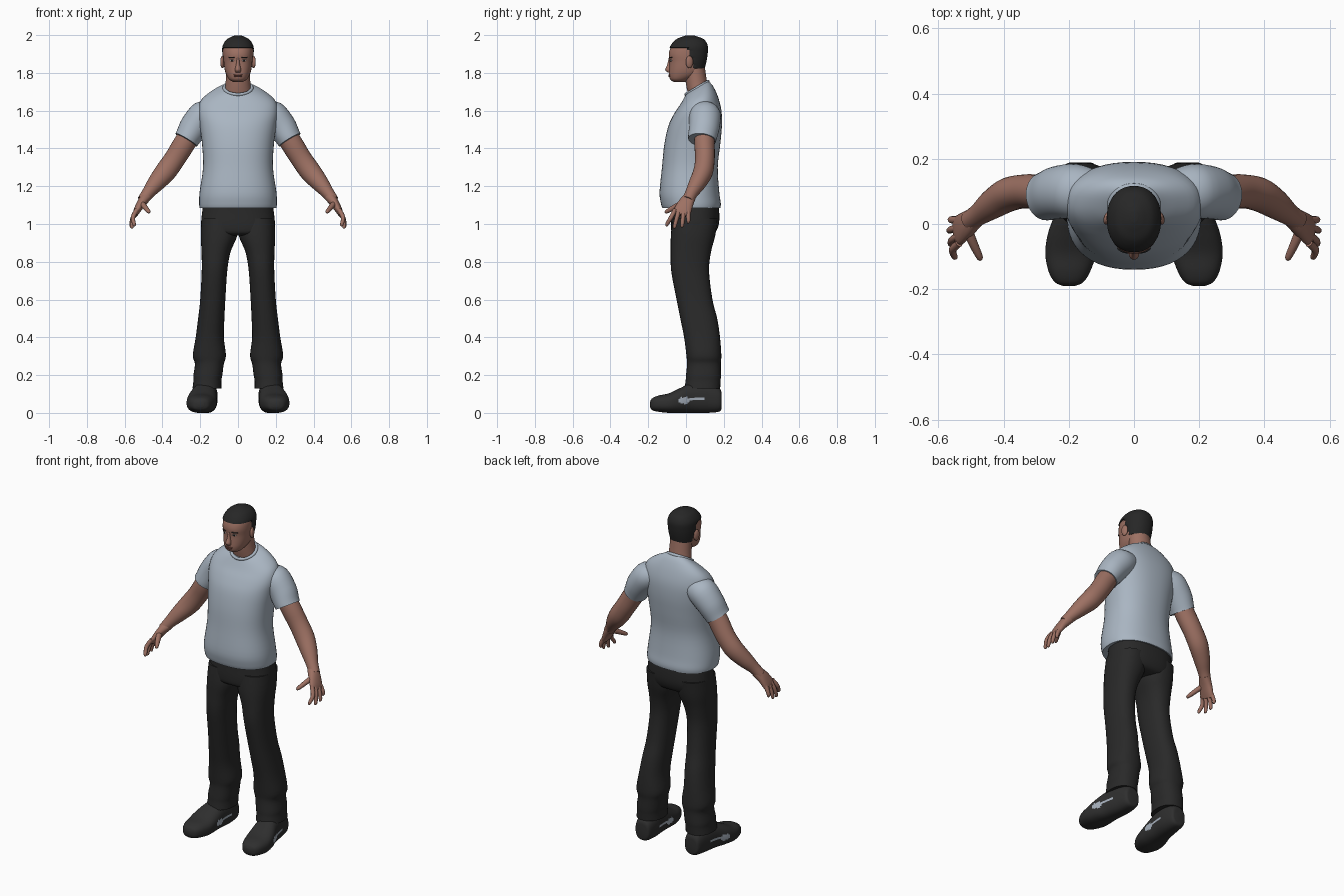
import bpy, bmesh, math
from mathutils import Vector

cube = bpy.data.objects.get("Cube")
if cube:
    bpy.data.objects.remove(cube)


def material(name, r, g, b):
    m = bpy.data.materials.new(name)
    m.use_nodes = True
    m.diffuse_color = (r, g, b, 1)
    bsdf = m.node_tree.nodes["Principled BSDF"]
    bsdf.inputs["Base Color"].default_value = (r, g, b, 1)
    bsdf.inputs["Roughness"].default_value = 0.8
    return m


SKIN = material("skin", .34, .165, .125)
SHIRT = material("shirt grey blue", .40, .465, .54)
TROUSERS = material("trouser black", .022, .022, .022)
SHOE = material("shoe black", .028, .028, .028)
HAIR = material("hair black", .02, .02, .02)
LIP = material("lip brown", .2, .075, .06)
EYE = material("eye white", .45, .42, .4)
PATCH = material("shoe patch grey", .38, .43, .5)


def smooth(ob):
    bpy.ops.object.select_all(action='DESELECT')
    ob.select_set(True)
    bpy.context.view_layer.objects.active = ob
    bpy.ops.object.shade_smooth_by_angle(angle=math.radians(50))


def spline(rows, steps):
    """Catmull-Rom interpolation of the ring values."""
    out = []
    for i in range(len(rows) - 1):
        a, b, c, d = (rows[max(0, min(len(rows) - 1, i + k))] for k in (-1, 0, 1, 2))
        for s in range(steps):
            t = s / steps
            out.append([.5 * (2 * q + (r - p) * t + (2 * p - 5 * q + 4 * r - w) * t * t
                              + (3 * q - p - 3 * r + w) * t ** 3)
                        for p, q, r, w in zip(a, b, c, d)])
    return out + [rows[-1]]


def loft(name, rings, mat, side=1, n=32, power=2.0, steps=4, deform=None):
    """Skin over rings given as centre, u axis and v axis (nine numbers)."""
    bm = bmesh.new()
    loops = []
    for r in spline(rings, steps):
        c, u, v = Vector(r[:3]), Vector(r[3:6]), Vector(r[6:])
        loop = []
        for k in range(n):
            a = math.tau * k / n
            e = [math.copysign(abs(w) ** (2 / power), w) for w in (math.cos(a), math.sin(a))]
            p = c + u * e[0] + v * e[1]
            if deform:
                p = deform(p, c)
            p.x *= side
            loop.append(bm.verts.new(p))
        loops.append(loop)
    for a, b in zip(loops, loops[1:]):
        for k in range(n):
            j = (k + 1) % n
            bm.faces.new((a[k], a[j], b[j], b[k]))
    bm.faces.new(loops[0])
    bm.faces.new(loops[-1])
    bmesh.ops.recalc_face_normals(bm, faces=bm.faces)
    me = bpy.data.meshes.new(name)
    bm.to_mesh(me)
    bm.free()
    ob = bpy.data.objects.new(name, me)
    bpy.context.collection.objects.link(ob)
    me.materials.append(mat)
    smooth(ob)
    return ob


def level(z, y0, y1, x1, x0=None, tilt=0):
    """Horizontal ring from its extents, optionally tilted up at the back."""
    x0 = -x1 if x0 is None else x0
    ry = (y1 - y0) / 2
    return ((x0 + x1) / 2, (y0 + y1) / 2, z, (x1 - x0) / 2, 0, 0, 0, ry, ry * tilt)


def tube(name, pts, mat, side=1, n=20, power=2.0):
    """Limb along points (x, y, z, thickness, breadth)."""
    rings = []
    for i, p in enumerate(pts):
        t = Vector(pts[min(i + 1, len(pts) - 1)][:3]) - Vector(pts[max(i - 1, 0)][:3])
        t.normalize()
        v = Vector((0, 1, 0))
        v = (v - t * v.dot(t)).normalized()
        u = t.cross(v)
        rings.append((*p[:3], *(u * p[3]), *(v * p[4])))
    return loft(name, rings, mat, side, n, power)


def ellipsoid(name, loc, size, mat, turn=0):
    bpy.ops.mesh.primitive_uv_sphere_add(segments=20, ring_count=12, location=loc, rotation=(0, 0, turn))
    ob = bpy.context.object
    ob.name = name
    ob.scale = size
    ob.data.materials.append(mat)
    smooth(ob)


# Head, neck and nose
HEAD = [(1.752, -.065, -.005, .026), (1.765, -.083, .02, .046), (1.79, -.09, .07, .062),
        (1.82, -.089, .09, .071), (1.86, -.087, .1, .076), (1.9, -.091, .106, .079),
        (1.94, -.078, .106, .076), (1.972, -.05, .088, .056), (1.988, -.01, .05, .025)]
loft("head", [level(*r) for r in HEAD], SKIN, power=2.2)
loft("neck", [level(1.67, .015, .135, .078), level(1.74, .0, .114, .066),
              level(1.83, -.01, .1, .062)], SKIN)
loft("nose", [level(1.88, -.091, -.07, .007), level(1.845, -.099, -.07, .01),
              level(1.817, -.11, -.07, .016), level(1.803, -.098, -.07, .013)], SKIN, n=16)


# Hair cap, tucked into the head below the hairline
def hairline(p, c):
    t = max(0, min(1, (p.y - .005) / .045))
    limit = 1.932 - .112 * t * t * (3 - 2 * t)
    if p.z < limit:
        p = c + (p - c) * .88
    return p


HAIR_RINGS = [(z + .004, y0 - .004, y1 + .009, x + .005) for z, y0, y1, x in HEAD[3:-1]]
HAIR_RINGS += [(1.992, -.02, .062, .033), (1.999, .005, .04, .012)]
loft("hair", [level(*r) for r in HAIR_RINGS], HAIR, n=48, power=2.2, steps=8, deform=hairline)

# Face details
ellipsoid("upper_lip", (0, -.087, 1.789), (.024, .007, .004), LIP)
ellipsoid("lower_lip", (0, -.087, 1.782), (.02, .007, .005), LIP)
for s, side in ((1, "left"), (-1, "right")):
    ellipsoid(side + "_eye", (s * .032, -.08, 1.866), (.013, .004, .005), EYE, s * .35)
    ellipsoid(side + "_iris", (s * .032, -.083, 1.866), (.005, .003, .005), HAIR, s * .35)
    ellipsoid(side + "_brow", (s * .034, -.081, 1.882), (.019, .006, .0035), HAIR, s * .4)
    ellipsoid(side + "_ear", (s * .082, .018, 1.858), (.011, .02, .033), SKIN, s * .3)

# Shirt body and collar
loft("shirt", [level(1.085, -.125, .182, .203), level(1.11, -.133, .184, .206),
               level(1.17, -.14, .176, .203), level(1.3, -.127, .168, .185),
               level(1.42, -.115, .181, .19), level(1.52, -.093, .19, .203),
               level(1.595, -.062, .187, .212, tilt=.08), level(1.655, -.03, .168, .195, tilt=.22),
               level(1.7, -.01, .142, .135, tilt=.42), level(1.722, .0, .118, .078, tilt=.59)],
     SHIRT, n=48, power=2.3)
bpy.ops.mesh.primitive_torus_add(location=(0, .058, 1.72), rotation=(.53, 0, 0), major_segments=40,
                                 minor_segments=10, major_radius=.073, minor_radius=.009)
collar = bpy.context.object
collar.name = "collar"
collar.scale.y = .93
collar.data.materials.append(SHIRT)
smooth(collar)

# Trouser seat
loft("trouser_seat", [level(1.12, -.075, .17, .182), level(1.06, -.077, .176, .19),
                      level(1.0, -.08, .174, .195), level(.955, -.075, .155, .185),
                      level(.94, -.05, .12, .15)], TROUSERS, n=48, power=2.4)

LEG = [(1.03, -.07, .168, .193, .0), (.94, -.08, .155, .197, .004), (.85, -.081, .132, .193, .04),
       (.75, -.078, .122, .192, .057), (.6, -.05, .14, .2, .067), (.5, -.03, .165, .211, .072),
       (.4, -.01, .18, .224, .075), (.305, .002, .187, .239, .064), (.26, .006, .184, .228, .075),
       (.2, .0, .185, .236, .083), (.17, -.002, .183, .236, .088), (.13, -.008, .181, .241, .088)]
ARM = [(.225, .1, 1.52, .055, .055), (.285, .098, 1.425, .058, .054), (.335, .1, 1.345, .056, .052),
       (.385, .09, 1.275, .056, .052), (.435, .06, 1.215, .046, .045), (.475, .03, 1.165, .034, .034),
       (.505, .01, 1.125, .029, .031)]
SLEEVE = [(.11, .09, 1.595, .06, .07), (.18, .1, 1.572, .082, .084), (.232, .097, 1.515, .077, .081),
          (.265, .087, 1.46, .068, .076), (.274, .085, 1.445, .067, .074)]
PALM = [(.485, .022, 1.145, .028, .031), (.512, .0, 1.11, .024, .04), (.535, -.018, 1.07, .018, .046),
        (.545, -.025, 1.047, .012, .042)]
# Shoe sections: y, centre x, half width, bottom, top
SHOE_RINGS = [(.189, .165, .025, .035, .09), (.178, .165, .047, .008, .13), (.11, .168, .06, 0, .16),
              (.03, .178, .066, 0, .158), (-.03, .188, .076, 0, .132), (-.09, .194, .078, 0, .104),
              (-.145, .198, .064, .006, .092), (-.178, .199, .044, .014, .078),
              (-.19, .199, .018, .03, .06)]


def in_patch(c):
    blob = ((c.y + .01) / .034) ** 2 + ((c.z - .066) / .018) ** 2 < 1
    tail = ((c.y - .055) / .04) ** 2 + ((c.z - .074) / .008) ** 2 < 1
    return blob or tail


# Limbs, hands and shoes for both sides
for s, side in ((1, "left_"), (-1, "right_")):
    loft(side + "trouser_leg", [level(*r) for r in LEG], TROUSERS, s, power=2.3)
    tube(side + "sleeve", SLEEVE, SHIRT, s, n=32)
    tube(side + "arm", ARM, SKIN, s, n=24)
    tube(side + "palm", PALM, SKIN, s, n=24, power=2.3)

    # Fingers from the outer knuckle to the index
    for name, y, tip, low, x in (("little", .012, .013, 1.003, .562), ("ring", -.012, -.02, .982, .566),
                                 ("middle", -.036, -.06, .976, .562), ("index", -.058, -.1, .988, .55)):
        mid = y + (tip - y) * .5
        tube(side + name + "_finger",
             [(.536, y, 1.075, .012, .012), (.556, mid, 1.035, .012, .0115),
              (x, tip, low + .012, .0095, .0095), (x - .003, tip - .002, low + .002, .006, .006),
              (x - .004, tip - .002, low, .002, .002)], SKIN, s, n=12)
    tube(side + "thumb", [(.515, -.008, 1.115, .016, .018), (.495, -.055, 1.092, .014, .015),
                          (.475, -.098, 1.068, .011, .011), (.47, -.109, 1.062, .006, .006),
                          (.469, -.111, 1.061, .002, .002)], SKIN, s, n=12)

    shoe = loft(side + "shoe", [(x, y, (b + t) / 2, w, 0, 0, 0, 0, (t - b) / 2)
                                for y, x, w, b, t in SHOE_RINGS], SHOE, s, n=64, power=2.5, steps=6)
    shoe.data.materials.append(PATCH)
    for f in shoe.data.polygons:
        if abs(f.normal.x) > .4 and in_patch(f.center):
            f.material_index = 1
